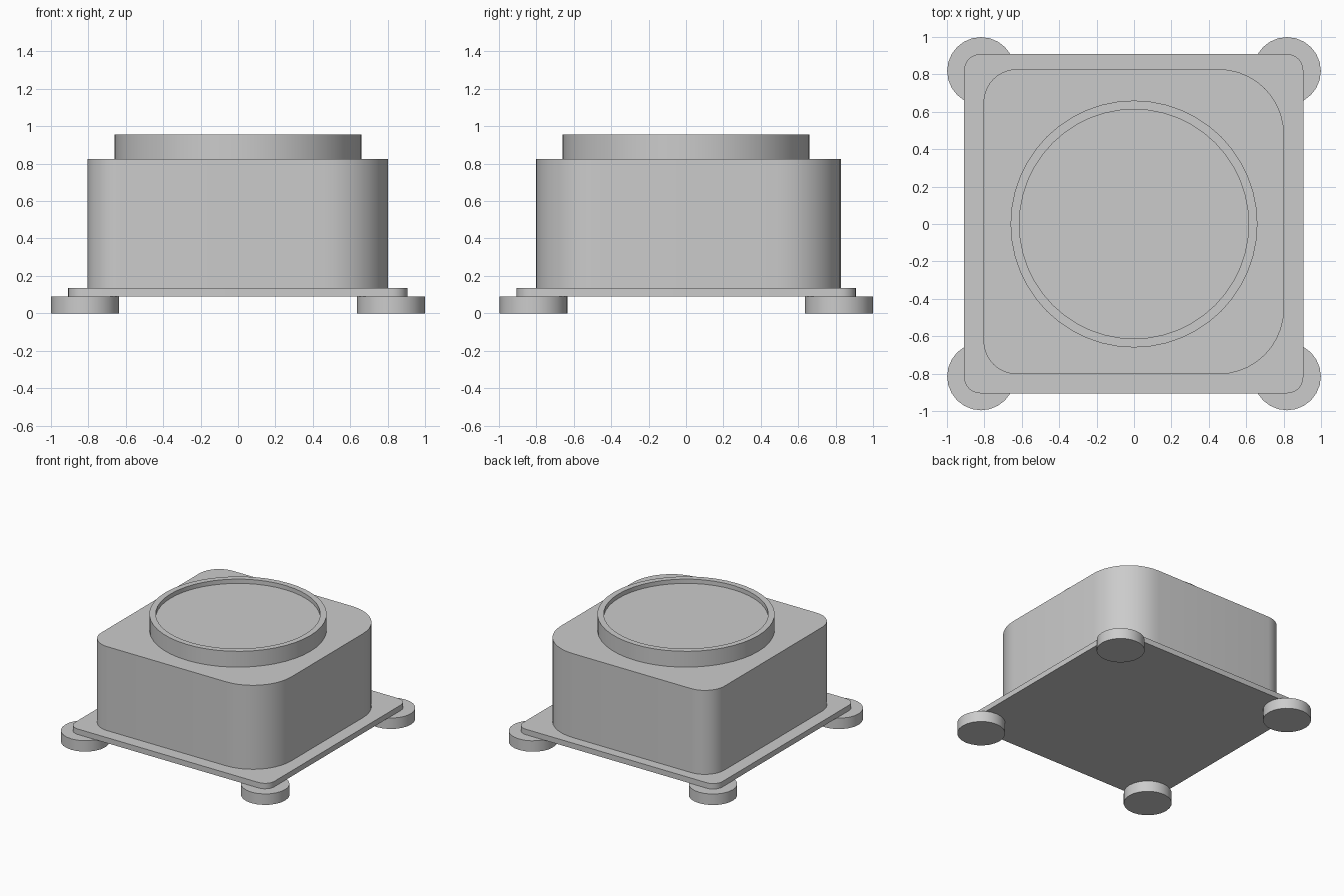
import bpy
import bmesh
from math import cos, sin, pi, radians

default_cube = bpy.data.objects.get("Cube")
if default_cube:
    bpy.data.objects.remove(default_cube, do_unlink=True)

grey = bpy.data.materials.new("light grey")
grey.use_nodes = True
colour = (0.6, 0.6, 0.6, 1)
grey.diffuse_color = colour
grey.node_tree.nodes["Principled BSDF"].inputs["Base Color"].default_value = colour


def arc(cx, cy, radius, start, sweep, steps):
    return [(cx + radius * cos(start + sweep * i / steps),
             cy + radius * sin(start + sweep * i / steps)) for i in range(steps + 1)]


def circle(radius, segments, cx=0, cy=0):
    return arc(cx, cy, radius, 0, 2 * pi, segments)[:-1]


def rounded_box(x0, x1, y0, y1, radii, steps=10):
    """Outline with one radius per corner, counter-clockwise from back +x."""
    corners = [(x1, y1, -1, -1), (x0, y1, 1, -1), (x0, y0, 1, 1), (x1, y0, -1, 1)]
    points = []
    for i, ((x, y, sx, sy), r) in enumerate(zip(corners, radii)):
        points += arc(x + sx * r, y + sy * r, r, i * pi / 2, pi / 2, steps)
    return points


def solid(name, loops):
    """Skin a stack of (outline, z) loops and cap both ends."""
    bm = bmesh.new()
    rings = [[bm.verts.new((x, y, z)) for x, y in outline] for outline, z in loops]
    for a, b in zip(rings, rings[1:]):
        n = len(a)
        for i in range(n):
            j = (i + 1) % n
            bm.faces.new((a[i], a[j], b[j], b[i]))
    bm.faces.new(rings[0][::-1])
    bm.faces.new(rings[-1])
    mesh = bpy.data.meshes.new(name)
    bm.to_mesh(mesh)
    bm.free()
    mesh.materials.append(grey)
    obj = bpy.data.objects.new(name, mesh)
    bpy.context.collection.objects.link(obj)
    bpy.ops.object.select_all(action='DESELECT')
    obj.select_set(True)
    bpy.context.view_layer.objects.active = obj
    bpy.ops.object.shade_smooth_by_angle(angle=radians(35))
    return obj


# Base plate
plate = rounded_box(-0.908, 0.905, -0.905, 0.908, [0.085] * 4, 6)
solid("base_plate", [(plate, 0.09), (plate, 0.135)])

# Housing, with wider corners on the +x side
body = rounded_box(-0.805, 0.802, -0.803, 0.828, [0.35, 0.18, 0.18, 0.35])
solid("housing", [(body, 0.135), (body, 0.825)])

# Round collar with a shallow recess
outer, inner = circle(0.66, 48), circle(0.613, 48)
solid("collar", [(outer, 0.825), (outer, 0.955), (inner, 0.955), (inner, 0.92)])

# Corner feet
for side, x in (("left", 0.818), ("right", -0.818)):
    for end, y in (("front", -0.815), ("back", 0.818)):
        foot = circle(0.181, 24, x, y)
        solid(f"{end}_{side}_foot", [(foot, 0), (foot, 0.09)])
